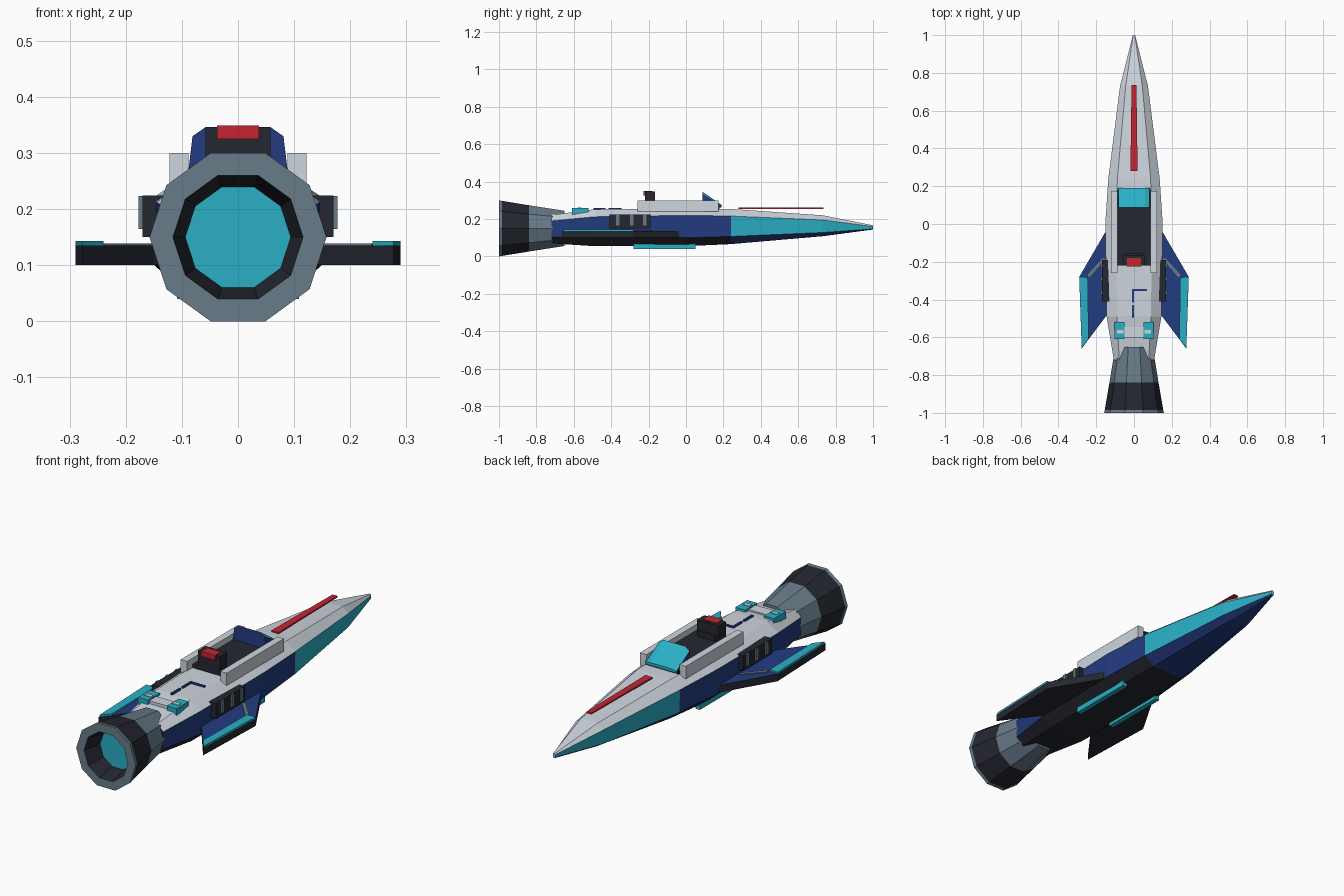
import bpy, bmesh, math

if "Cube" in bpy.data.objects:
    bpy.data.objects.remove(bpy.data.objects["Cube"])

COL = {"white": (.62, .67, .73), "slate": (.14, .20, .25), "dark": (.018, .02, .03),
       "blue": (.017, .045, .22), "cyan": (.023, .43, .56), "red": (.55, .018, .03)}
MATS = {}
for key, c in COL.items():
    MATS[key] = bpy.data.materials.new(key)
    MATS[key].diffuse_color = (*c, 1)


def loft(name, sections, colours, pick=None):
    """Skin closed sections of equal point count; pick(band, side) gives a colour index.
    band is -1 for the first cap and len(sections)-1 for the last cap."""
    bm = bmesh.new()
    rings = [[bm.verts.new(p) for p in s] for s in sections]
    n = len(rings[0])
    pick = pick or (lambda band, side: 0)
    for b, (r0, r1) in enumerate(zip(rings, rings[1:])):
        for i in range(n):
            j = (i + 1) % n
            bm.faces.new((r0[i], r0[j], r1[j], r1[i])).material_index = pick(b, i)
    bm.faces.new(rings[0]).material_index = pick(-1, 0)
    bm.faces.new(rings[-1]).material_index = pick(len(rings) - 1, 0)
    bmesh.ops.recalc_face_normals(bm, faces=bm.faces)
    me = bpy.data.meshes.new(name)
    bm.to_mesh(me)
    bm.free()
    for c in colours:
        me.materials.append(MATS[c])
    ob = bpy.data.objects.new(name, me)
    bpy.context.collection.objects.link(ob)
    return ob


def plate(name, pts, z0, z1, colours, pick=None):
    return loft(name, [[(x, y, z) for x, y in pts] for z in (z0, z1)], colours, pick)


def box(name, x0, x1, y0, y1, z0, z1, colour):
    return plate(name, [(x0, y0), (x1, y0), (x1, y1), (x0, y1)], z0, z1, [colour])


def mirror(ob):
    ob.modifiers.new("mirror", "MIRROR")
    return ob


# Hull: y, top half width, side half width, bottom half width, z top, z upper side, z lower side, z bottom
stations = [(-.72, .078, .107, .07, .222, .19, .105, .07),
            (-.49, .09, .145, .095, .252, .212, .10, .055),
            (0, .095, .152, .10, .257, .22, .10, .055),
            (.24, .088, .136, .085, .254, .216, .107, .066),
            (.73, .044, .074, .04, .22, .195, .128, .108),
            (1, .004, .006, .004, .166, .16, .147, .144)]
hull = []
for y, wt, ws, wb, zt, zu, zl, zb in stations:
    half = [(wt, zt), (ws, zu), (ws * .98, zl), (wb, zb)]
    hull.append([(x, y, z) for x, z in half] + [(-x, y, z) for x, z in reversed(half)])


def hull_colour(band, side):
    front = band >= 3
    if band == -1:
        return 2
    if side in (7, 0, 6):
        return 0
    if side in (1, 5):
        return 3 if front else 1
    return 1 if front else 2


loft("hull", hull, ["white", "blue", "dark", "cyan"], hull_colour)

# Ten-sided engine nozzle with recessed glowing disc
profile = [(-.65, .099), (-.84, .130), (-.985, .155), (-1, .1577), (-1, .116), (-.91, .094)]
rings = [[(r * math.cos(k * math.pi / 5), y, .15 + r * math.sin(k * math.pi / 5))
          for k in range(10)] for y, r in profile]
nozzle_bands = {-1: 0, 0: 0, 1: 1, 2: 0, 3: 0, 4: 1, 5: 2}
loft("engine_nozzle", rings, ["slate", "dark", "cyan"], lambda b, s: nozzle_bands[b])

# Wings: blue top, dark edges and underside
top_only = lambda band, side: 1 if band == 1 else 0
mirror(plate("wing", [(.11, .0), (.15, -.04), (.29, -.28), (.277, -.66), (.15, -.49), (.11, -.46)],
             .10, .135, ["dark", "blue"], top_only))
mirror(plate("wing_tip_strip", [(.245, -.283), (.29, -.28), (.277, -.655), (.24, -.61)],
             .13, .143, ["cyan"]))
mirror(plate("wing_grey_strip", [(.15, -.185), (.165, -.18), (.246, -.268), (.238, -.285)],
             .13, .139, ["slate"]))

# Side vents with slats
mirror(box("side_vent", .13, .17, -.41, -.19, .15, .224, "dark"))
for i, y in enumerate((-.365, -.29, -.22)):
    mirror(box(f"vent_slat_{i}", .165, .177, y - .009, y + .009, .165, .223, "slate"))

# Cockpit: floor, side rails, seat, headrest
box("cockpit_floor", -.09, .09, -.22, .18, .245, .272, "dark")
mirror(box("cockpit_rail", .088, .122, -.26, .175, .24, .30, "white"))
box("seat_back", -.058, .058, -.22, -.165, .265, .346, "dark")
box("seat_cushion", -.045, .045, -.165, -.155, .265, .30, "dark")
box("headrest", -.037, .037, -.226, -.18, .325, .349, "red")

# Wedge windshield: blue back and sides, cyan slope
shield = []
for y, pts in ((.088, [(.088, .272), (.081, .33), (.058, .346)]),
               (.19, [(.084, .262), (.082, .270), (.058, .276)])):
    shield.append([(x, y, z) for x, z in pts] + [(-x, y, z) for x, z in reversed(pts)])
loft("windshield", shield, ["blue", "cyan"],
     lambda b, s: 1 if b == 1 or (b == 0 and s in (1, 2, 3)) else 0)

# Nose stripe, hovering level over the tapering nose
plate("nose_stripe", [(-.019, .28), (.019, .28), (.013, .735), (-.013, .735)], .254, .261, ["red"])

# Rear deck details
box("deck_panel", -.055, .055, -.60, -.545, .225, .252, "white")
mirror(box("deck_light", .05, .102, -.61, -.52, .225, .258, "cyan"))
mirror(box("deck_light_inset", .056, .09, -.58, -.56, .25, .261, "white"))
box("deck_line_cross", -.01, .07, -.356, -.345, .25, .260, "blue")
box("deck_line_long", -.01, 0, -.415, -.35, .25, .260, "blue")
box("deck_line_short", -.01, 0, -.495, -.43, .245, .260, "blue")

# Belly runners
mirror(box("belly_runner", .085, .109, -.28, .05, .04, .075, "cyan"))

for m in bpy.data.materials:
    if m.users and not m.is_grease_pencil:
        m.use_nodes = True
        m.node_tree.nodes["Principled BSDF"].inputs["Base Color"].default_value = m.diffuse_color
